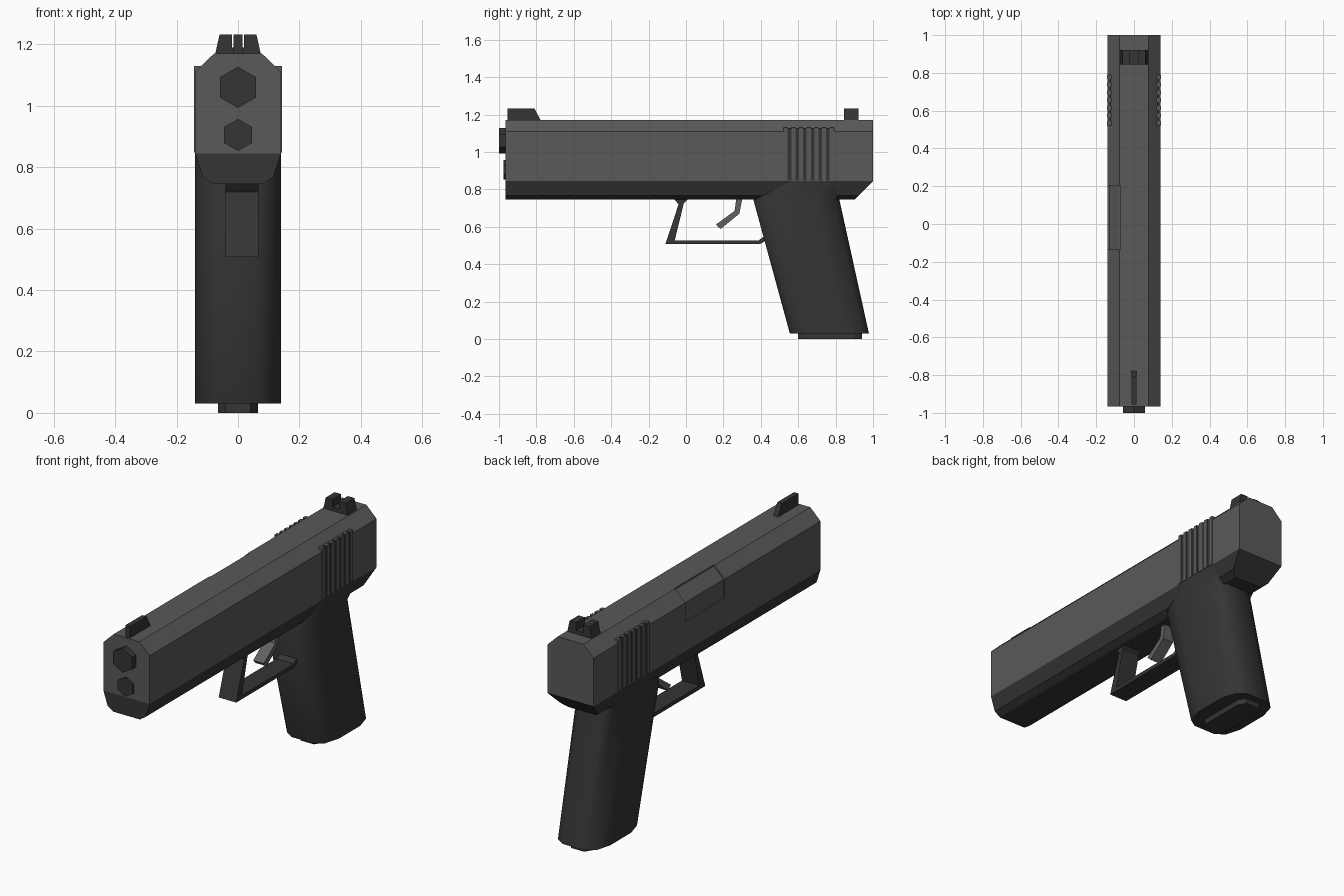
import bpy, bmesh, math

cube = bpy.data.objects.get("Cube")
if cube:
    bpy.data.objects.remove(cube, do_unlink=True)


def material(name, value):
    m = bpy.data.materials.new(name)
    m.use_nodes = True
    colour = (value, value, value, 1)
    m.diffuse_color = colour
    m.node_tree.nodes["Principled BSDF"].inputs["Base Color"].default_value = colour
    return m


steel = material("steel grey", 0.1)
black = material("matt black", 0.035)
light = material("light steel", 0.12)


def loft(name, rings, mat):
    """Skin a stack of equal rings of 3D points and cap both ends."""
    bm = bmesh.new()
    loops = [[bm.verts.new(p) for p in ring] for ring in rings]
    for lower, upper in zip(loops, loops[1:]):
        for i in range(len(lower)):
            j = (i + 1) % len(lower)
            bm.faces.new((lower[i], lower[j], upper[j], upper[i]))
    bm.faces.new(loops[0])
    bm.faces.new(loops[-1])
    bmesh.ops.recalc_face_normals(bm, faces=bm.faces)
    mesh = bpy.data.meshes.new(name)
    bm.to_mesh(mesh)
    bm.free()
    mesh.materials.append(mat)
    obj = bpy.data.objects.new(name, mesh)
    bpy.context.collection.objects.link(obj)
    return obj


def prism(name, pts, axis, a, b, mat):
    """Extrude a 2D outline along one axis from a to b."""
    place = {"x": lambda p, d: (d, p[0], p[1]),
             "y": lambda p, d: (p[0], d, p[1]),
             "z": lambda p, d: (p[0], p[1], d)}[axis]
    return loft(name, [[place(p, d) for p in pts] for d in (a, b)], mat)


def mirrored(half):
    """Close a half outline by mirroring it across x = 0."""
    return half + [(-x, v) for x, v in reversed(half)]


def rect(u0, u1, v0, v1):
    return [(u0, v0), (u1, v0), (u1, v1), (u0, v1)]


# Slide with chamfered top
slide = prism("slide", mirrored([(0.14, 0.845), (0.14, 1.11), (0.078, 1.17)]),
              "y", -0.965, 1.0, steel)

# Shallow ejection port recess on one side of the slide
cutter = prism("port_cutter", [(-0.072, 1.25), (-0.072, 1.162), (-0.076, 1.161),
                               (-0.133, 1.106), (-0.133, 1.005), (-0.2, 1.005),
                               (-0.2, 1.25)], "y", -0.135, 0.205, steel)
cutter.hide_render = True
cutter.hide_viewport = True
cut = slide.modifiers.new("ejection port", "BOOLEAN")
cut.operation = "DIFFERENCE"
cut.solver = "EXACT"
cut.object = cutter

# Lower frame, with the rear end cut back at an angle
frame_half = [(0.081, 0.745), (0.115, 0.768), (0.14, 0.845)]
front = [(x, -0.965, z) for x, z in mirrored(frame_half)]
rear = [(x, 1.0 - (0.845 - z), z) for x, z in mirrored(frame_half)]
loft("frame", [front, rear], black)

# Raked grip with rounded section, flaring into the frame
grip_half = [(0.065, 0), (0.115, 0.08), (0.14, 0.28),
             (0.14, 0.72), (0.115, 0.92), (0.065, 1)]
rings = []
for z, y0, y1 in ((0.03, 0.555, 0.978), (0.745, 0.36, 0.82), (0.845, 0.42, 0.93)):
    rings.append([(x, y0 + t * (y1 - y0), z) for x, t in mirrored(grip_half)])
grip = loft("grip", rings, black)
bpy.ops.object.select_all(action="DESELECT")
grip.select_set(True)
bpy.context.view_layer.objects.active = grip
bpy.ops.object.shade_smooth_by_angle(angle=math.radians(50))

# Magazine base plate
prism("magazine_base", mirrored([(0.04, 0.6), (0.065, 0.64), (0.065, 0.9), (0.04, 0.94)]),
      "z", 0, 0.04, black)

# Barrel and guide rod ends
for name, z, r, y in (("barrel", 1.06, 0.067, -1.0), ("guide_rod", 0.905, 0.052, -0.977)):
    hexagon = [(r * math.sin(k * math.pi / 3), z + r * math.cos(k * math.pi / 3))
               for k in range(6)]
    prism(name, hexagon, "y", y, -0.9, black)

# Sights
prism("front_sight", [(-0.955, 1.165), (-0.775, 1.165), (-0.81, 1.232), (-0.955, 1.232)],
      "x", -0.014, 0.014, black)
prism("rear_sight", mirrored([(0.075, 1.165), (0.06, 1.232), (0.02, 1.232), (0.02, 1.19)]),
      "y", 0.845, 0.922, black)

# Rear grip serrations on both sides: dark backing plate with raised ribs
for side, s in (("left", 1), ("right", -1)):
    prism(side + "_serration_grooves", rect(0.53, 0.78, 0.847, 1.125),
          "x", s * 0.12, s * 0.1408, black)
    for k in range(7):
        y = 0.522 + k * 0.041
        prism(f"{side}_serration_rib_{k + 1}", rect(y, y + 0.022, 0.847, 1.13),
              "x", s * 0.12, s * 0.144, steel)

# Trigger guard
prism("trigger_guard", [(-0.065, 0.75), (-0.04, 0.72), (-0.11, 0.507), (0.395, 0.507),
                        (0.45, 0.54), (0.45, 0.575), (0.39, 0.528), (-0.06, 0.528),
                        (-0.012, 0.725), (0.015, 0.75)], "x", -0.04, 0.066, black)

# Bent trigger
prism("trigger", [(0.27, 0.76), (0.26, 0.685), (0.16, 0.612), (0.185, 0.588),
                  (0.285, 0.67), (0.303, 0.76)], "x", -0.02, 0.045, light)
